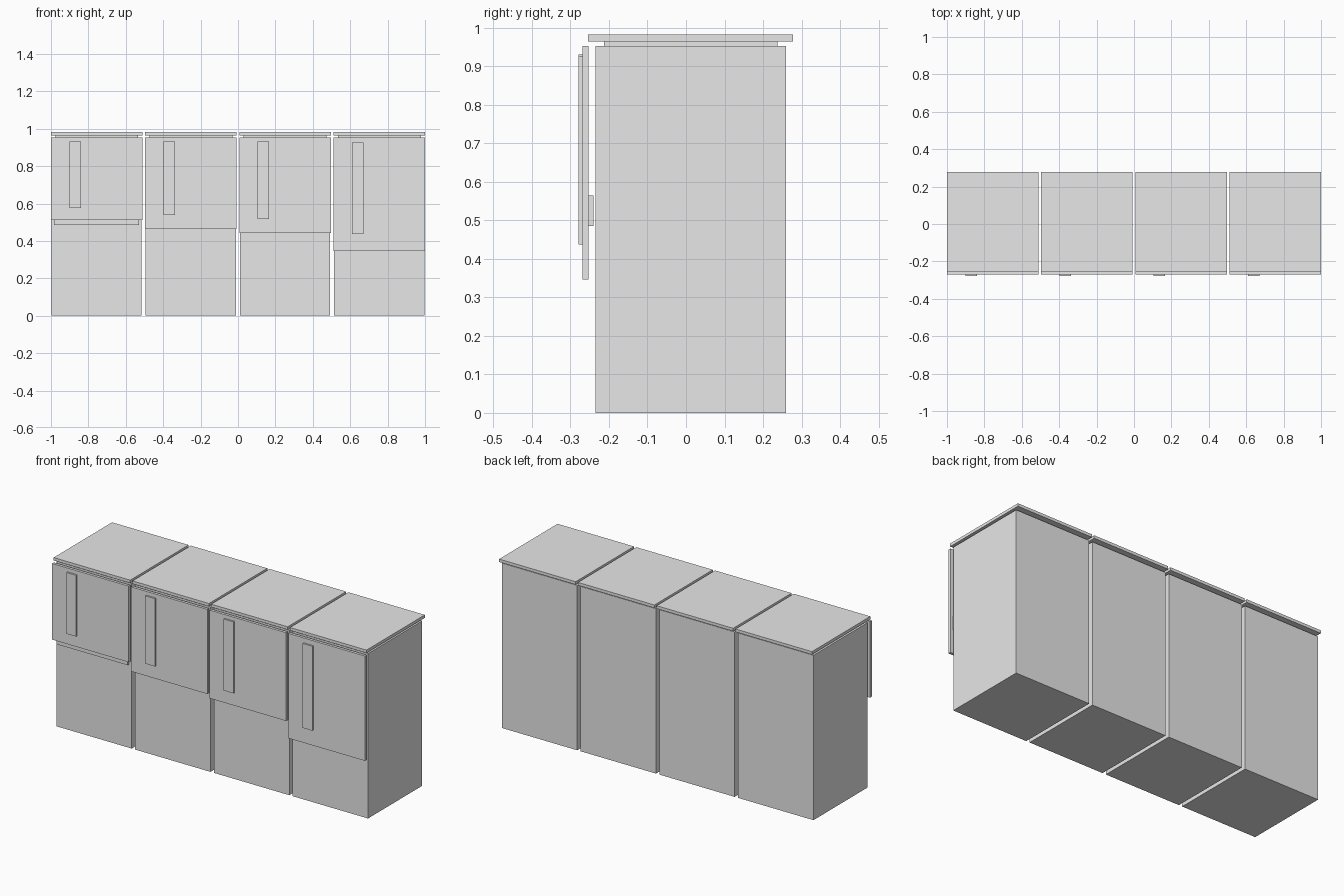
import bpy

if "Cube" in bpy.data.objects:
    bpy.data.objects.remove(bpy.data.objects["Cube"])

# One plain grey for everything
grey = bpy.data.materials.new("plain_grey")
grey.diffuse_color = (0.8, 0.8, 0.8, 1)
grey.use_nodes = True
grey.node_tree.nodes["Principled BSDF"].inputs["Base Color"].default_value = grey.diffuse_color


def box(name, x, y, z):
    """Box from (min, max) ranges on each axis."""
    bpy.ops.mesh.primitive_cube_add(size=1, location=[sum(r) / 2 for r in (x, y, z)])
    ob = bpy.context.object
    ob.name = name
    ob.scale = [r[1] - r[0] for r in (x, y, z)]
    bpy.ops.object.transform_apply(location=False, rotation=False, scale=True)
    ob.data.materials.append(grey)


WIDTH, PITCH = 0.489, 0.5037

# Per cabinet: door bottom, handle left edge, handle bottom, handle top
cabinets = [
    (0.513, -0.902, 0.577, 0.931),
    (0.464, -0.398, 0.539, 0.931),
    (0.443, 0.104, 0.518, 0.931),
    (0.347, 0.609, 0.437, 0.925),
]

for i, (door_low, grip_x, grip_low, grip_top) in enumerate(cabinets):
    n = i + 1
    x0 = -1 + i * PITCH
    x1 = x0 + WIDTH
    # Cabinet carcass, recessed riser and overhanging worktop
    box(f"cabinet_body_{n}", (x0 + 0.003, x1 - 0.004), (-0.235, 0.26), (0, 0.953))
    box(f"worktop_riser_{n}", (x0 + 0.023, x1 - 0.023), (-0.213, 0.237), (0.953, 0.965))
    box(f"worktop_{n}", (x0, x1), (-0.255, 0.278), (0.965, 0.982))
    # Front panel with its rear rail and vertical handle
    box(f"door_{n}", (x0, x1), (-0.269, -0.253), (door_low, 0.953))
    box(f"door_rail_{n}", (x0 + 0.017, x1 - 0.017), (-0.253, -0.24), (0.485, 0.565))
    box(f"handle_{n}", (grip_x, grip_x + 0.062), (-0.279, -0.269), (grip_low, grip_top))
